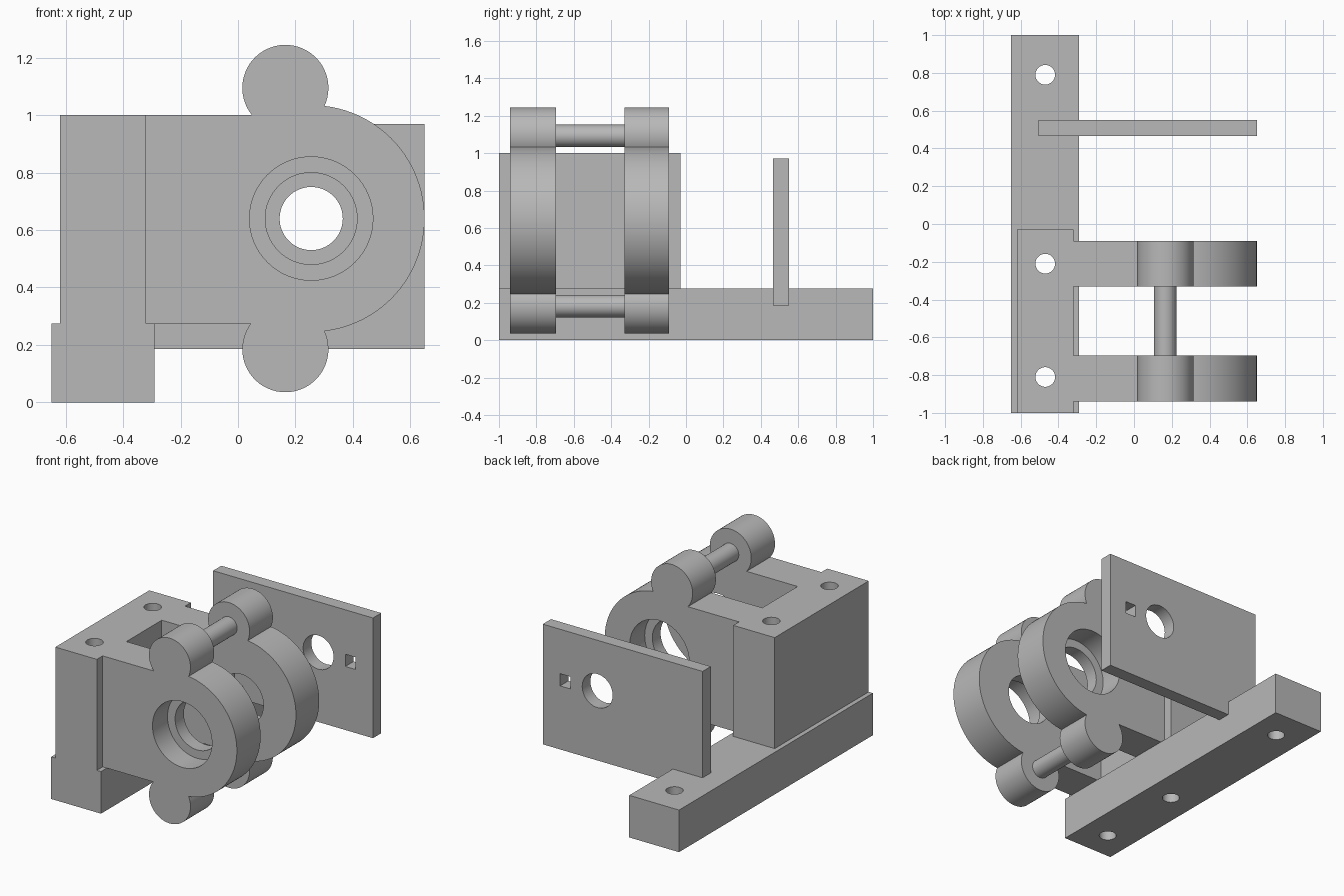
import bpy, bmesh
from math import cos, sin, radians, pi
from mathutils import Matrix

default = bpy.data.objects.get("Cube")
if default:
    bpy.data.objects.remove(default, do_unlink=True)

grey = bpy.data.materials.new("machined grey")
grey.use_nodes = True
colour = (0.48, 0.48, 0.48, 1)
grey.diffuse_color = colour
grey.node_tree.nodes["Principled BSDF"].inputs["Base Color"].default_value = colour


def make(name, bm):
    bmesh.ops.recalc_face_normals(bm, faces=bm.faces)
    mesh = bpy.data.meshes.new(name)
    bm.to_mesh(mesh)
    bm.free()
    mesh.materials.append(grey)
    ob = bpy.data.objects.new(name, mesh)
    bpy.context.collection.objects.link(ob)
    return ob


def box(name, x, y, z):
    bm = bmesh.new()
    bmesh.ops.create_cube(bm, size=1)
    for v in bm.verts:
        v.co = [r[0] if c < 0 else r[1] for c, r in zip(v.co, (x, y, z))]
    return make(name, bm)


def cylinder(name, centre, radius, length, axis="Y"):
    bm = bmesh.new()
    turn = Matrix.Rotation(pi / 2, 4, "X") if axis == "Y" else Matrix()
    bmesh.ops.create_cone(bm, cap_ends=True, segments=64, radius1=radius,
                          radius2=radius, depth=length,
                          matrix=Matrix.Translation(centre) @ turn)
    return make(name, bm)


def extrude_y(name, points, y0, y1):
    bm = bmesh.new()
    face = bm.faces.new([bm.verts.new((x, y0, z)) for x, z in points])
    new = bmesh.ops.extrude_face_region(bm, geom=[face])["geom"]
    bmesh.ops.translate(bm, vec=(0, y1 - y0, 0),
                        verts=[v for v in new if isinstance(v, bmesh.types.BMVert)])
    return make(name, bm)


def arc(cx, cz, r, a0, a1, n):
    angles = [radians(a0 + (a1 - a0) * i / n) for i in range(n + 1)]
    return [(cx + r * cos(a), cz + r * sin(a)) for a in angles]


def cut(ob, cutters):
    for c in cutters:
        c.hide_render = True
        mod = ob.modifiers.new("cut", "BOOLEAN")
        mod.operation, mod.solver, mod.object = "DIFFERENCE", "EXACT", c
    bpy.context.view_layer.update()
    graph = bpy.context.evaluated_depsgraph_get()
    mesh = bpy.data.meshes.new_from_object(ob.evaluated_get(graph))
    ob.modifiers.clear()
    ob.data = mesh
    for c in cutters:
        bpy.data.objects.remove(c, do_unlink=True)


def bolt_holes(ys):
    return [cylinder("hole_cutter", (-0.47, y, 0.5), 0.052, 2, "Z") for y in ys]


parts = []

# Base rail and the block standing on it, with vertical bolt holes
rail = box("base_rail", (-0.65, -0.29), (-1, 1), (0, 0.275))
cut(rail, bolt_holes((-0.81, -0.21, 0.79)))
block = box("mounting_block", (-0.62, -0.32), (-1, -0.03), (0.275, 1))
cut(block, bolt_holes((-0.81, -0.21)))
parts += [rail, block]

# Bearing arms: straight shank, round housing and two round lugs
bore_x, bore_z, lug_x = 0.255, 0.64, 0.165
lug_low, lug_high, lug_r = 0.185, 1.095, 0.15
outline = [(-0.32, 1), (-0.32, 0.275)]
outline += arc(lug_x, lug_low, lug_r, 143.1, 384.8, 40)
outline += arc(bore_x, bore_z, 0.395, -83.3, 83.3, 48)[1:-1]
outline += arc(lug_x, lug_high, lug_r, -24.8, 219.3, 40)

# Each bore has a wide seat on the outer face and a lip on the inner face
for name, y0, y1, seat_y in (("front_arm", -0.94, -0.695, -0.94),
                             ("rear_arm", -0.33, -0.09, -0.09)):
    arm = extrude_y(name, outline, y0, y1)
    cut(arm, [cylinder("bore_cutter", (bore_x, (y0 + y1) / 2, bore_z), 0.16, 0.5),
              cylinder("seat_cutter", (bore_x, seat_y, bore_z), 0.215, 0.31)])
    parts.append(arm)

# Tie rods between the lugs
for name, z in (("lower_rod", lug_low), ("upper_rod", lug_high)):
    parts.append(cylinder(name, (lug_x, -0.5125, z - 0.003), 0.06, 0.365))

# Upright end plate with a round and a square window
plate = box("end_plate", (-0.505, 0.65), (0.465, 0.55), (0.185, 0.97))
cut(plate, [cylinder("window_cutter", (bore_x, 0.5, bore_z), 0.11, 0.5),
            box("slot_cutter", (0.45, 0.525), (0.3, 0.7), (0.6, 0.68))])
parts.append(plate)

# Smooth the round walls and keep the edges crisp
bpy.ops.object.select_all(action="DESELECT")
for ob in parts:
    ob.select_set(True)
bpy.context.view_layer.objects.active = parts[0]
bpy.ops.object.shade_smooth_by_angle(angle=radians(30))
